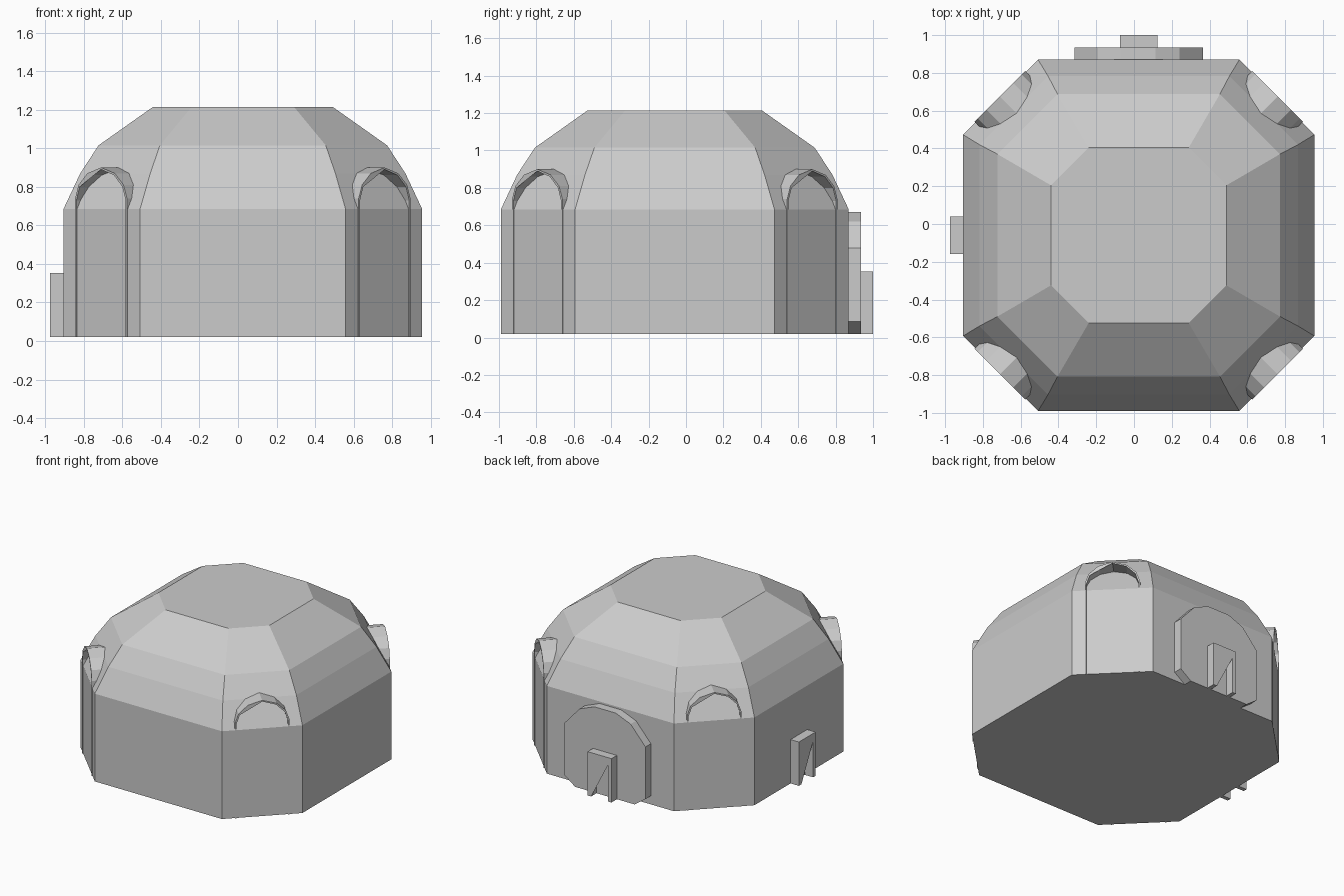
import bpy, bmesh
from math import sin, cos, pi, radians
from mathutils import Matrix, Vector

if "Cube" in bpy.data.objects:
    bpy.data.objects.remove(bpy.data.objects["Cube"])

CX, CY, Z0 = 0.025, -0.06, 0.02


def finish(bm, name, matrix=Matrix.Identity(4)):
    bmesh.ops.recalc_face_normals(bm, faces=bm.faces)
    me = bpy.data.meshes.new(name)
    bm.to_mesh(me)
    bm.free()
    ob = bpy.data.objects.new(name, me)
    bpy.context.collection.objects.link(ob)
    ob.matrix_world = matrix
    return ob


def extrude_outline(name, pts, y0, y1, matrix):
    """Prism from an x/z outline, extruded along local y."""
    bm = bmesh.new()
    a = [bm.verts.new((x, y0, z)) for x, z in pts]
    b = [bm.verts.new((x, y1, z)) for x, z in pts]
    n = len(pts)
    for i in range(n):
        j = (i + 1) % n
        bm.faces.new((a[i], a[j], b[j], b[i]))
    bm.faces.new(a)
    bm.faces.new(b)
    bmesh.ops.triangulate(bm, faces=[f for f in bm.faces if len(f.verts) > 4])
    return finish(bm, name, matrix)


def facing(angle):
    """Local +y points outward from the dome centre."""
    return Matrix.Translation((CX, CY, 0)) @ Matrix.Rotation(radians(angle), 4, 'Z')


# Faceted dome: chamfered-square rings (height, half size, half flat length)
rings = [(Z0, .93, .533), (.685, .93, .533), (.87, .843, .48),
         (1.015, .748, .43), (1.215, .465, .265)]
bm = bmesh.new()
loops = []
for z, h, c in rings:
    outline = [(c, -h), (h, -c), (h, c), (c, h), (-c, h), (-h, c), (-h, -c), (-c, -h)]
    loops.append([bm.verts.new((x, y, z)) for x, y in outline])
for lo, hi in zip(loops, loops[1:]):
    for i in range(8):
        j = (i + 1) % 8
        bm.faces.new((lo[i], lo[j], hi[j], hi[i]))
bm.faces.new(loops[0])
bm.faces.new(loops[-1])
finish(bm, "dome", Matrix.Translation((CX, CY, 0)))

# Thin arched hoods on the four corner faces
outer = [(-.19, Z0), (-.19, .74), (-.165, .81), (-.1, .87), (0, .9)]
outer += [(-x, z) for x, z in reversed(outer[:-1])]
inner = [(x * .95, z if z < .1 else z - .01) for x, z in outer]
for k in range(4):
    extrude_outline("arched_hood", outer + inner[::-1], .90, 1.04, facing(45 + 90 * k))

# Rounded panel on the back wall
half = [(.25, Z0), (.34, .085), (.34, .48), (.215, .62), (.09, .67)]
panel = half + [(-x, z) for x, z in reversed(half)]
extrude_outline("back_panel", panel, .90, .995, facing(0))


# Open door frames on the back and left walls
def door_frame(angle, y0, y1):
    w, top, t = .1, .352, .03
    pts = [(-w, Z0), (-w, top), (w, top), (w, Z0), (w - t, Z0), (w - t, top - t),
           (t - w, top - t), (t - w, Z0)]
    extrude_outline("door_frame", pts, y0, y1, facing(angle))


door_frame(0, .95, 1.06)
door_frame(90, .90, 1.0)
